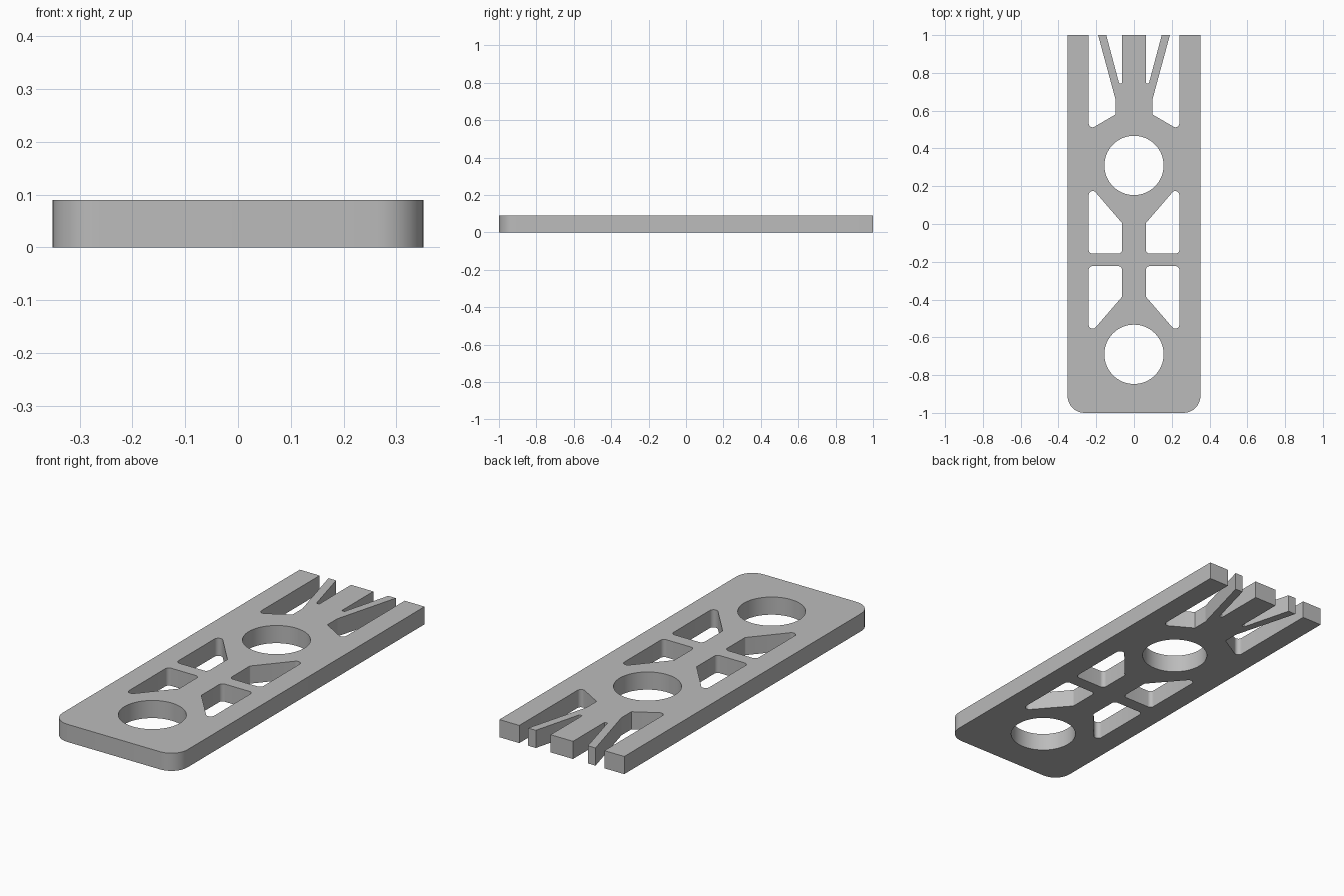
import bpy, bmesh, math
from mathutils import Vector

THICK = 0.09
PIVOT_Y = -0.19   # symmetry line between the two pairs of windows

if "Cube" in bpy.data.objects:
    bpy.data.objects.remove(bpy.data.objects["Cube"], do_unlink=True)

grey = bpy.data.materials.new("plain grey")
grey.use_nodes = True
colour = (0.5, 0.5, 0.5, 1)
grey.diffuse_color = colour
grey.node_tree.nodes["Principled BSDF"].inputs["Base Color"].default_value = colour


def rounded(corners, steps=8):
    """Replace each (x, y, radius) corner by a tangent arc."""
    pts = []
    for i, (x, y, r) in enumerate(corners):
        p = Vector((x, y))
        if r == 0:
            pts.append(p)
            continue
        a = (Vector(corners[i - 1][:2]) - p).normalized()
        b = (Vector(corners[(i + 1) % len(corners)][:2]) - p).normalized()
        half = a.angle(b) / 2
        centre = p + (a + b).normalized() * r / math.sin(half)
        start = p + a * r / math.tan(half) - centre
        end = p + b * r / math.tan(half) - centre
        sweep = math.pi - 2 * half
        for k in range(steps + 1):
            t = k / steps
            pts.append(centre + (start * math.sin((1 - t) * sweep)
                                 + end * math.sin(t * sweep)) / math.sin(sweep))
    return pts


def circle(cy, r, n=64):
    return [Vector((r * math.cos(math.tau * k / n), cy + r * math.sin(math.tau * k / n)))
            for k in range(n)]


# Outer outline, left half: rail, open slot, slanted tine, slit, centre bar
half = [(0.352, -1, 0.09), (0.352, 1, 0), (0.24, 1, 0),
        (0.24, 0.497, 0.02), (0.098, 0.58, 0.004), (0.098, 0.66, 0.01),
        (0.19, 1, 0), (0.147, 1, 0),
        (0.079, 0.745, 0.004), (0.063, 0.745, 0.004), (0.063, 1, 0)]
outline = half + [(-x, y, r) for x, y, r in reversed(half)]
loops = [rounded(outline)]

# Two round holes
loops += [circle(cy, 0.157) for cy in (0.31, -0.69)]

# Four windows, mirrored both ways
window = [(0.24, 0.21, 0.021), (0.063, 0.005, 0.01),
          (0.063, -0.157, 0.02), (0.24, -0.157, 0.02)]
for sx in (1, -1):
    loops.append(rounded([(sx * x, y, r) for x, y, r in window]))
    loops.append(rounded([(sx * x, 2 * PIVOT_Y - y, r) for x, y, r in window]))

# Filled flat curve, extruded to the plate thickness
curve = bpy.data.curves.new("plate_profile", "CURVE")
curve.dimensions = "2D"
curve.fill_mode = "BOTH"
curve.extrude = THICK / 2
for loop in loops:
    spline = curve.splines.new("POLY")
    spline.points.add(len(loop) - 1)
    for point, p in zip(spline.points, loop):
        point.co = (p.x, p.y, 0, 1)
    spline.use_cyclic_u = True
profile = bpy.data.objects.new("plate_profile", curve)
bpy.context.collection.objects.link(profile)
bpy.context.view_layer.update()
evaluated = profile.evaluated_get(bpy.context.evaluated_depsgraph_get())
mesh = bpy.data.meshes.new_from_object(evaluated)
bpy.data.objects.remove(profile, do_unlink=True)

# Weld the caps to the walls
bm = bmesh.new()
bm.from_mesh(mesh)
bmesh.ops.remove_doubles(bm, verts=bm.verts, dist=1e-5)
bmesh.ops.recalc_face_normals(bm, faces=bm.faces)
bmesh.ops.translate(bm, verts=bm.verts, vec=(0, 0, THICK / 2))
bm.to_mesh(mesh)
bm.free()

mesh.name = "slotted_plate"
mesh.materials.clear()
mesh.materials.append(grey)
plate = bpy.data.objects.new("slotted_plate", mesh)
bpy.context.collection.objects.link(plate)
bpy.ops.object.select_all(action="DESELECT")
plate.select_set(True)
bpy.context.view_layer.objects.active = plate
bpy.ops.object.shade_smooth_by_angle(angle=math.radians(30))
